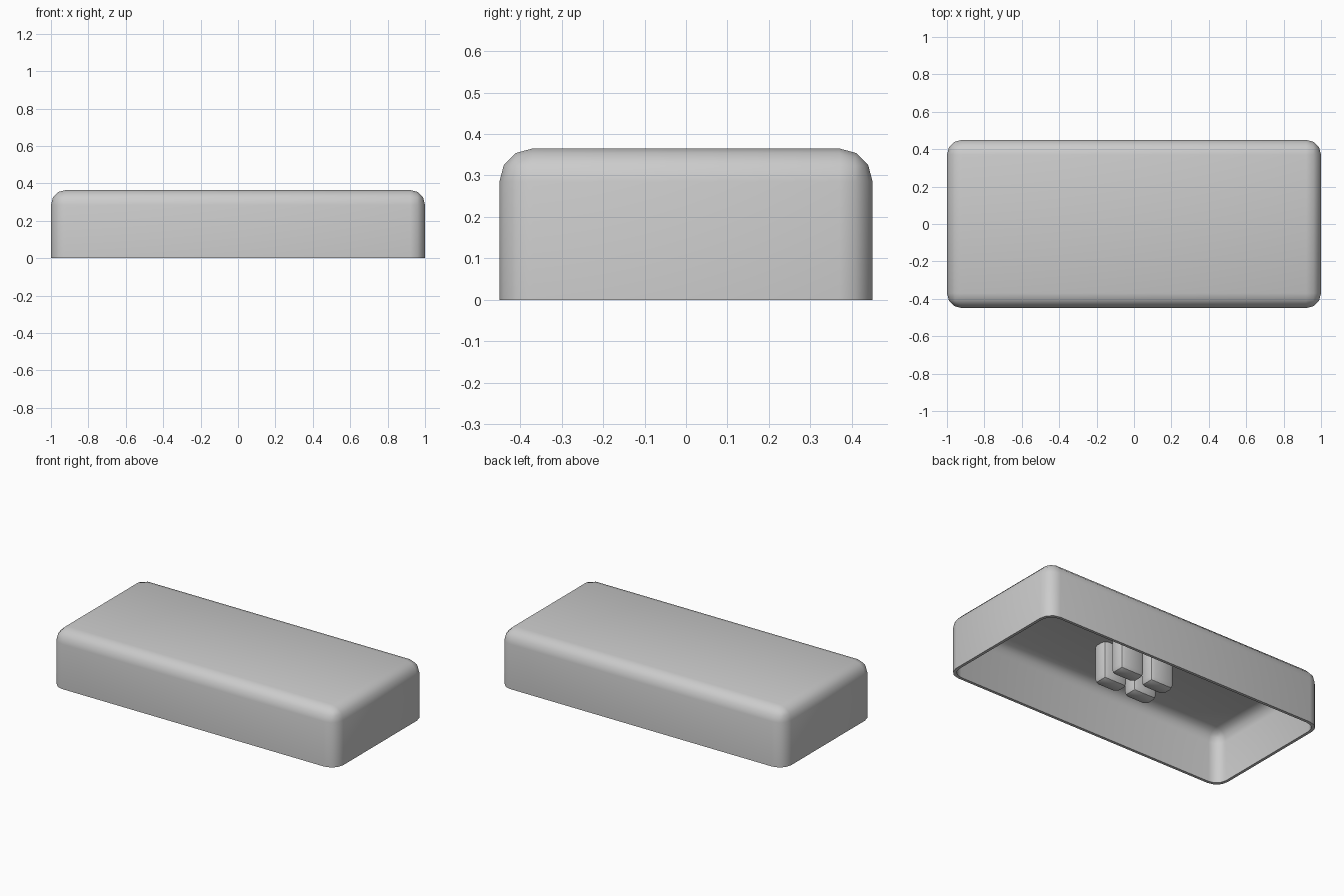
import bpy, bmesh, math
from mathutils import Matrix, Vector

if "Cube" in bpy.data.objects:
    bpy.data.objects.remove(bpy.data.objects["Cube"])


def box(name, size, centre, radius, segments, skip):
    """Rounded box; the face looking along 'skip' keeps sharp edges and is left open."""
    bm = bmesh.new()
    bmesh.ops.create_cube(bm, size=1, matrix=Matrix.Translation(centre) @ Matrix.Diagonal((*size, 1)))
    bm.normal_update()
    open_face = next(f for f in bm.faces if f.normal.dot(Vector(skip)) > 0.9)
    edges = [e for e in bm.edges if e not in open_face.edges[:]]
    bmesh.ops.bevel(bm, geom=edges, offset=radius, segments=segments, profile=0.5, affect='EDGES')
    bm.normal_update()
    caps = [f for f in bm.faces if f.normal.dot(Vector(skip)) > 0.99]
    bmesh.ops.delete(bm, geom=caps, context='FACES')
    mesh = bpy.data.meshes.new(name)
    bm.to_mesh(mesh)
    bm.free()
    obj = bpy.data.objects.new(name, mesh)
    bpy.context.collection.objects.link(obj)
    bpy.ops.object.select_all(action='DESELECT')
    obj.select_set(True)
    bpy.context.view_layer.objects.active = obj
    bpy.ops.object.shade_smooth_by_angle(angle=math.radians(40))
    return obj


# Hollow cap shell, open at the bottom: outer skin, inner lining and rim between them
H, CEILING, WALL = 0.365, 0.325, 0.018
shell = box("cap_shell", (2, 0.9, H), (0, 0, H / 2), 0.08, 3, (0, 0, -1))
lining = box("cap_lining", (2 - 2 * WALL, 0.9 - 2 * WALL, CEILING), (0, 0, CEILING / 2), 0.07, 3, (0, 0, -1))
bm = bmesh.new()
bm.from_mesh(lining.data)
bmesh.ops.reverse_faces(bm, faces=bm.faces[:])
bm.from_mesh(shell.data)
bmesh.ops.bridge_loops(bm, edges=[e for e in bm.edges if e.is_boundary])
bm.to_mesh(shell.data)
bm.free()
bpy.data.objects.remove(lining)
bpy.ops.object.select_all(action='DESELECT')
shell.select_set(True)
bpy.context.view_layer.objects.active = shell
bpy.ops.object.shade_smooth_by_angle(angle=math.radians(40))

# Mounting stem: four pillars separated by a cross-shaped slot
STEM_X, STEM_Y, SLOT = 0.39, 0.25, 0.045
LOW, TOP = 0.085, CEILING
px, py = (STEM_X - SLOT) / 2, (STEM_Y - SLOT) / 2
for sx, side in ((-1, "left"), (1, "right")):
    for sy, end in ((-1, "front"), (1, "back")):
        box(f"stem_pillar_{side}_{end}", (px, py, TOP - LOW),
            (sx * (SLOT + px) / 2, sy * (SLOT + py) / 2, (LOW + TOP) / 2), 0.03, 2, (0, 0, 1))
